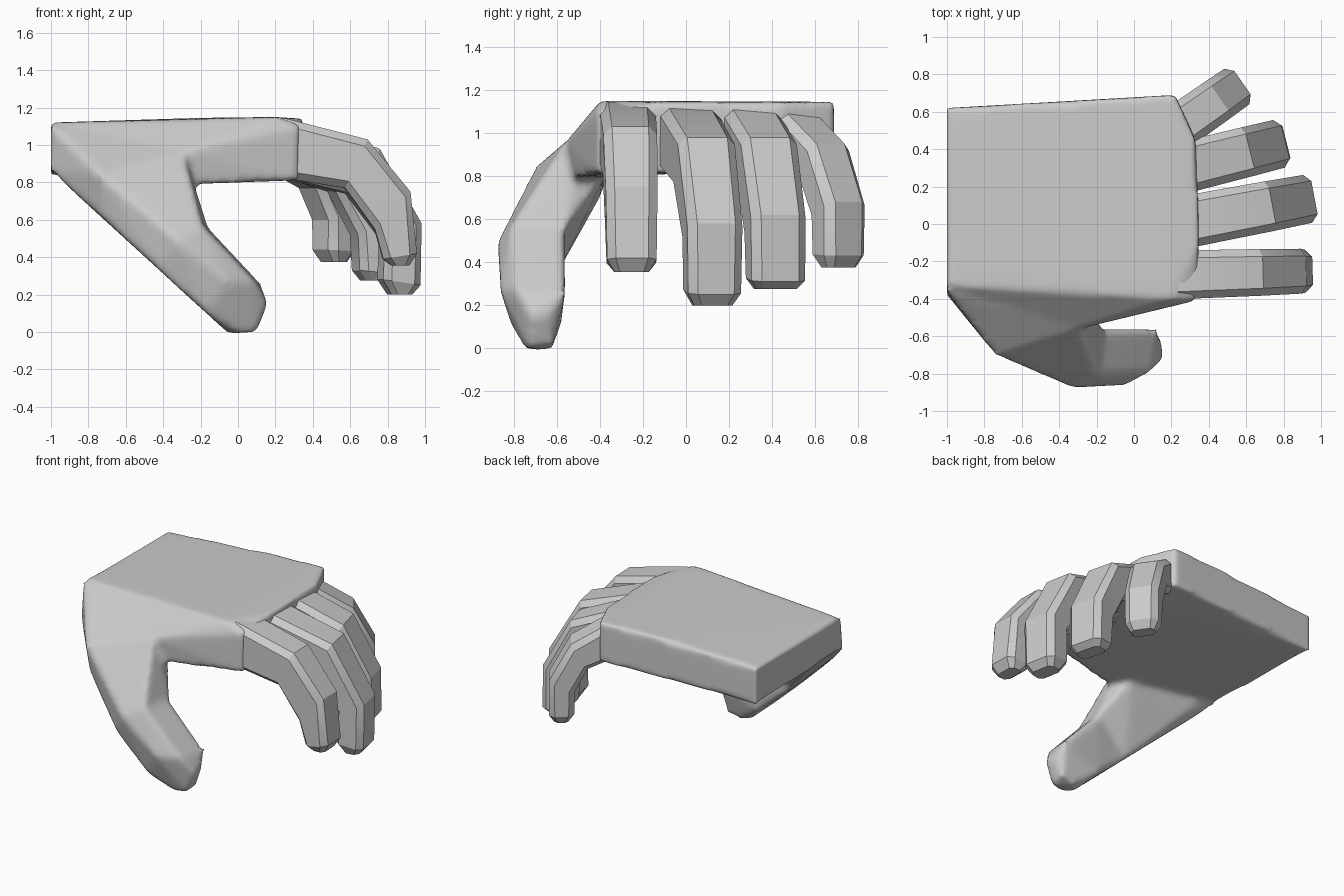
import bpy, bmesh
from math import atan, sin, cos
from mathutils import Vector

if "Cube" in bpy.data.objects:
    bpy.data.objects.remove(bpy.data.objects["Cube"])


def add_object(name, bm):
    bmesh.ops.recalc_face_normals(bm, faces=bm.faces)
    mesh = bpy.data.meshes.new(name)
    bm.to_mesh(mesh)
    bm.free()
    ob = bpy.data.objects.new(name, mesh)
    bpy.context.collection.objects.link(ob)
    bpy.ops.object.select_all(action='DESELECT')
    ob.select_set(True)
    bpy.context.view_layer.objects.active = ob
    return ob


def add_hull(bm, points):
    """Add one closed convex block to bm."""
    part = bmesh.new()
    for p in points:
        part.verts.new(p)
    res = bmesh.ops.convex_hull(part, input=part.verts)
    inner = [v for v in part.verts if not v.link_faces]
    bmesh.ops.delete(part, geom=inner, context='VERTS')
    bmesh.ops.recalc_face_normals(part, faces=part.faces)
    tmp = bpy.data.meshes.new("tmp")
    part.to_mesh(tmp)
    part.free()
    bm.from_mesh(tmp)
    bpy.data.meshes.remove(tmp)


# Palm block: top, front edge, underside
palm = [(-1, .62, 1.11), (-1, -.33, 1.12), (-.2, .66, 1.145), (.22, .69, 1.145),
        (.33, .45, 1.14), (.35, -.1, 1.14), (.2, -.40, 1.15), (.33, -.41, 1.10),
        (-.29, -.56, .96), (-.25, -.53, .79), (.32, -.41, .81), (-1, -.39, .87),
        (-1, .62, .84), (.22, .69, .86), (.33, .4, .83)]
# Thumb cross-sections: knuckle, last joint, tip
knuckle = [(-.32, -.88, .49), (-.43, -.80, .34), (-.19, -.81, .57),
           (-.16, -.56, .56), (-.43, -.60, .34)]
joint = [(-.05, -.865, .27), (-.17, -.81, .10), (.09, -.79, .27),
         (.12, -.56, .26), (-.17, -.58, .11)]
tip = [(0, -.75, 0), (0, -.62, 0), (.10, -.73, .0), (.16, -.72, .15),
       (.10, -.62, .02), (-.05, -.68, -.01), (.15, -.64, .15)]
thumb_base = [(-1, -.36, 1.10), (-1, -.38, .86), (-.97, -.3, 1.0), (-.74, -.70, .84),
              (-.73, -.66, .62), (-.75, -.4, .70), (-.29, -.56, .96), (-.24, -.52, .8),
              (-.3, -.38, .8)]

bm = bmesh.new()
for pts in (palm, thumb_base + knuckle, knuckle + joint, joint + tip):
    add_hull(bm, pts)
hand = add_object("palm_and_thumb", bm)
# Fuse the blocks and round the edges
rem = hand.modifiers.new("fuse", 'REMESH')
rem.mode = 'VOXEL'
rem.voxel_size = 0.02
rem.use_smooth_shade = True
smo = hand.modifiers.new("soften", 'SMOOTH')
smo.factor = 0.5
smo.iterations = 7


def finger(name, y0, slope, w0, w1, profile):
    """Loft chamfered rectangles; profile rows are top x,z then underside x,z."""
    ang = atan(slope)
    side = Vector((-sin(ang), cos(ang), 0))
    bm = bmesh.new()
    rings = []
    for i, (tx, tz, bx, bz) in enumerate(profile):
        last = i == len(profile) - 1
        t = i / (len(profile) - 1)
        half = (w0 + (w1 - w0) * t) / 2 - (.03 if last else 0)
        top = Vector((tx, y0 + (tx - .3) * slope, tz))
        bot = Vector((bx, y0 + (bx - .3) * slope, bz))
        up = (top - bot) / 2
        mid = (top + bot) / 2
        a, b = half, up.length
        c = min(.04, b * .5)
        up.normalize()
        outline = [(a, b - c), (a - c, b), (c - a, b), (-a, b - c),
                   (-a, c - b), (c - a, -b), (a - c, -b), (a, c - b)]
        rings.append([bm.verts.new(mid + side * s + up * u) for s, u in outline])
    for r, q in zip(rings, rings[1:]):
        for k in range(8):
            bm.faces.new((r[k], r[(k + 1) % 8], q[(k + 1) % 8], q[k]))
    bm.faces.new(rings[0])
    bm.faces.new(rings[-1])
    add_object(name, bm)
    bpy.ops.object.shade_smooth_by_angle(angle=.45)


# Four curled fingers
finger("index_finger", -.27, .03, .27, .22,
       [(.1, 1.12, .1, .84), (.24, 1.145, .26, .82), (.69, 1.03, .57, .77),
        (.92, .75, .73, .55), (.955, .42, .775, .39), (.915, .355, .82, .355)])
finger("middle_finger", .015, .19, .29, .24,
       [(.1, 1.12, .1, .84), (.25, 1.14, .26, .82), (.74, .98, .59, .74),
        (.965, .58, .77, .5), (.96, .25, .76, .28), (.92, .2, .81, .2)])
finger("ring_finger", .31, .25, .28, .25,
       [(.1, 1.12, .1, .85), (.25, 1.135, .26, .83), (.62, .98, .5, .75),
        (.81, .62, .62, .52), (.815, .31, .63, .33), (.77, .275, .67, .275)])
finger("little_finger", .56, .7, .25, .22,
       [(.1, 1.1, .1, .86), (.23, 1.12, .23, .85), (.46, .95, .37, .77),
        (.58, .68, .44, .6), (.58, .43, .44, .44), (.55, .375, .475, .375)])
